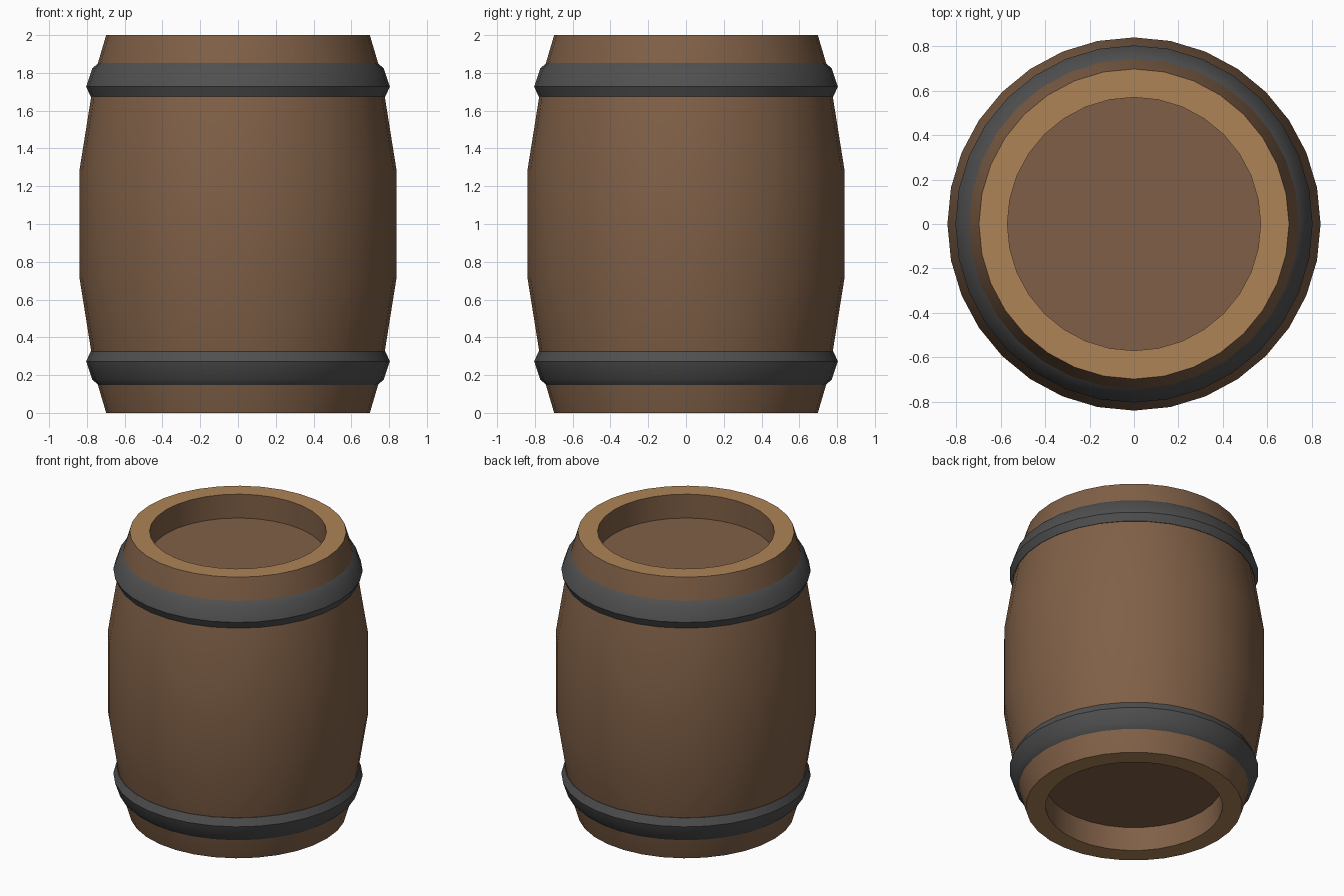
import bpy, bmesh, math

if "Cube" in bpy.data.objects:
    bpy.data.objects.remove(bpy.data.objects["Cube"])

SIDES = 32


def material(name, rgb):
    m = bpy.data.materials.new(name)
    m.diffuse_color = (*rgb, 1.0)
    m.use_nodes = True
    m.node_tree.nodes["Principled BSDF"].inputs["Base Color"].default_value = m.diffuse_color
    return m


wood = material("brown_wood", (0.216, 0.117, 0.063))
cut_wood = material("light_cut_wood", (0.418, 0.227, 0.093))
iron = material("dark_iron", (0.080, 0.080, 0.080))


def lathe(name, profile, mats, closed=False):
    """Spin an (r, z) profile about z; r = 0 ends become poles."""
    bm = bmesh.new()
    rings = []
    for r, z in profile:
        if r == 0:
            rings.append([bm.verts.new((0, 0, z))] * SIDES)
        else:
            rings.append([bm.verts.new((r * math.cos(a), r * math.sin(a), z))
                          for a in (2 * math.pi * i / SIDES for i in range(SIDES))])
    pairs = list(zip(rings, rings[1:]))
    if closed:
        pairs.append((rings[-1], rings[0]))
    for lo, hi in pairs:
        for i in range(SIDES):
            j = (i + 1) % SIDES
            quad = [lo[i], lo[j], hi[j], hi[i]]
            bm.faces.new(list(dict.fromkeys(quad)))
    bmesh.ops.recalc_face_normals(bm, faces=bm.faces)
    me = bpy.data.meshes.new(name)
    bm.to_mesh(me)
    bm.free()
    ob = bpy.data.objects.new(name, me)
    bpy.context.collection.objects.link(ob)
    for m in mats:
        me.materials.append(m)
    bpy.ops.object.select_all(action='DESELECT')
    ob.select_set(True)
    bpy.context.view_layer.objects.active = ob
    bpy.ops.object.shade_smooth_by_angle(angle=math.radians(32))
    return ob


# Barrel body: staves, end rims and recessed heads, mirrored about mid height
half = [(0, 0.17), (0.57, 0.17), (0.57, 0), (0.698, 0), (0.757, 0.20), (0.84, 0.72)]
body = lathe("barrel_body", half + [(r, 2 - z) for r, z in reversed(half)],
             [wood, cut_wood])

# End-grain colour on the flat rims
for p in body.data.polygons:
    if abs(p.normal.z) > 0.99 and abs(p.center.z - 1) > 0.95:
        p.material_index = 1

# Iron hoops, mirrored about mid height
hoop = [(0.70, 0.145), (0.738, 0.145), (0.772, 0.178), (0.804, 0.273),
        (0.780, 0.325), (0.74, 0.325)]
lathe("bottom_hoop", hoop, [iron], closed=True)
lathe("top_hoop", [(r, 2 - z) for r, z in hoop], [iron], closed=True)
